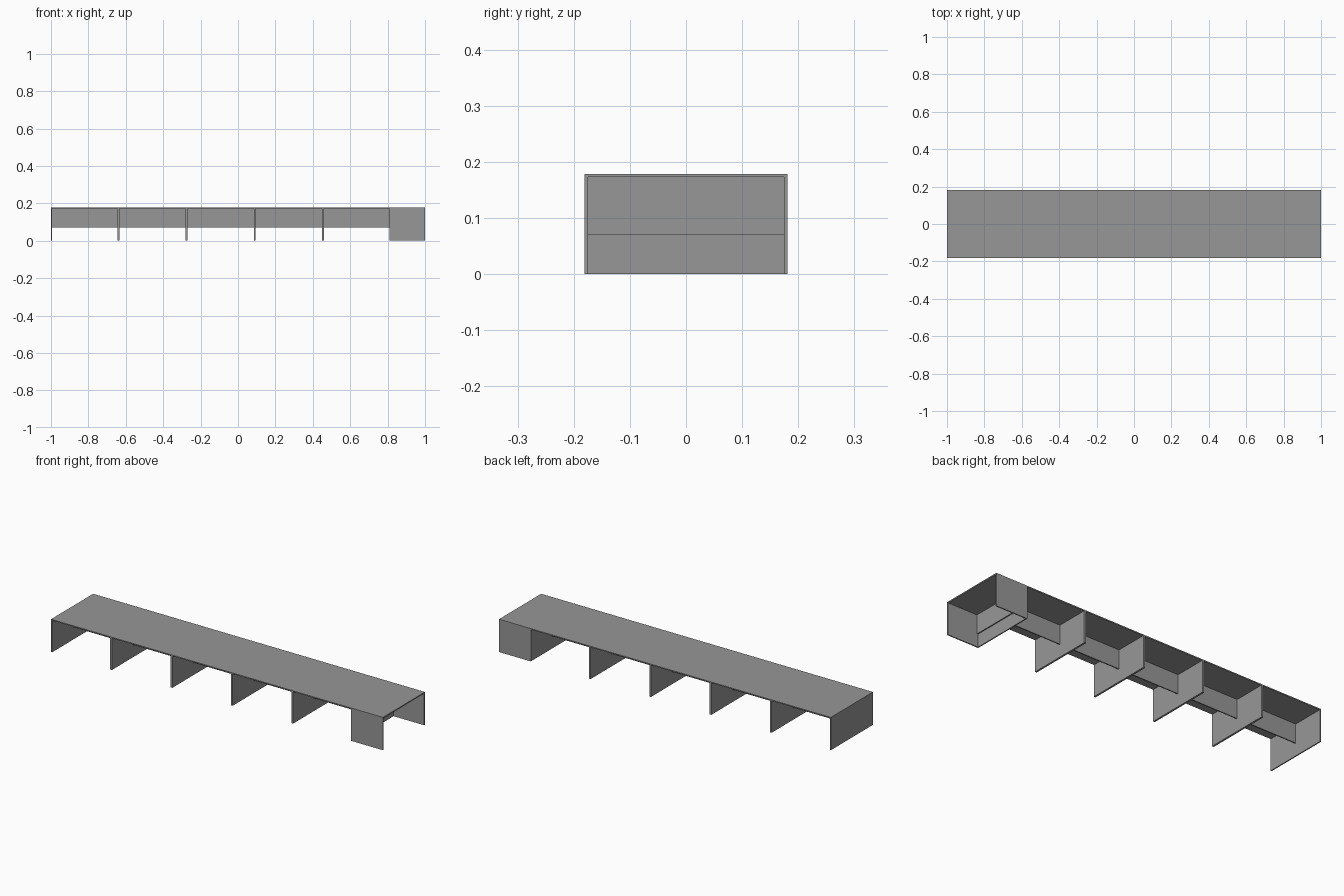
import bpy

if "Cube" in bpy.data.objects:
    bpy.data.objects.remove(bpy.data.objects["Cube"], do_unlink=True)

grey = bpy.data.materials.new("plain_grey")
grey.use_nodes = True
grey.diffuse_color = (0.31, 0.31, 0.31, 1)
grey.node_tree.nodes["Principled BSDF"].inputs["Base Color"].default_value = (0.31, 0.31, 0.31, 1)


def board(name, x0, x1, y0, y1, z0, z1):
    """Flat board spanning the given limits."""
    bpy.ops.mesh.primitive_cube_add(size=1)
    ob = bpy.context.object
    ob.name = ob.data.name = name
    centre = ((x0 + x1) / 2, (y0 + y1) / 2, (z0 + z1) / 2)
    size = (x1 - x0, y1 - y0, z1 - z0)
    for v in ob.data.vertices:
        v.co = [c + s * p for c, s, p in zip(centre, size, v.co)]
    ob.data.materials.append(grey)
    return ob


DEPTH = 0.181      # half depth of the desk row
TOP = 0.179        # overall height
UNDER = 0.173      # underside of the worktop
RAIL = 0.07        # bottom of the modesty panels
THICK = 0.006
STEP = 0.364       # width of one bay
BAYS = 5
END = 0.812        # start of the end desk

# Worktop
board("worktop", -1, 1, -DEPTH, DEPTH, UNDER, TOP)

# Full-depth dividers: outer end, between bays, and behind the end desk
half = 0.005
stations = [-1 + half * 0.6] + [-1 + STEP * i - half / 2 for i in range(1, BAYS)] + [END]
for i, x in enumerate(stations):
    w = half if 0 < i < BAYS else half * 0.6
    board(f"divider_{i + 1}", x - w, x + w, -DEPTH, DEPTH, 0, UNDER)

# Central modesty panel in each bay
for i in range(BAYS):
    board(f"modesty_panel_{i + 1}", stations[i] + half * 0.6, stations[i + 1] - half * 0.6,
          -THICK / 2, THICK / 2, RAIL, UNDER)

# End desk: side panels front and back, with its own modesty panel
for name, s in (("front", -1), ("back", 1)):
    ya, yb = sorted((s * DEPTH, s * (DEPTH - THICK)))
    board(f"end_side_{name}", END, 1, ya, yb, 0, UNDER)
board("end_modesty_panel", END + half * 0.6, END + half * 0.6 + THICK,
      -DEPTH + THICK, DEPTH - THICK, RAIL, UNDER)
